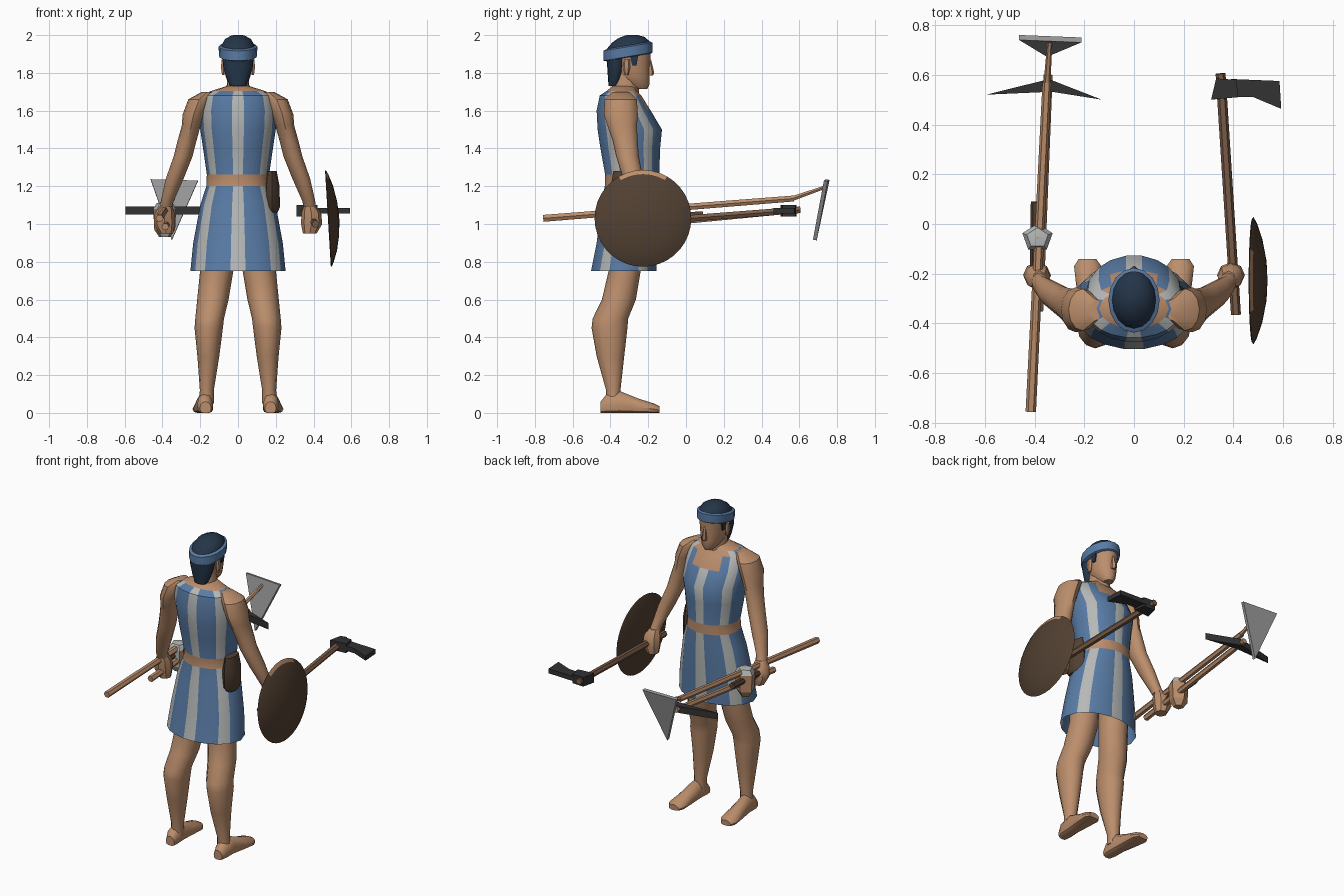
import bpy, bmesh
from math import sin, cos, pi, radians
from mathutils import Vector

cube = bpy.data.objects.get("Cube")
if cube:
    bpy.data.objects.remove(cube)


def material(name, r, g, b):
    m = bpy.data.materials.new(name)
    m.use_nodes = True
    m.diffuse_color = (r, g, b, 1)
    m.node_tree.nodes["Principled BSDF"].inputs["Base Color"].default_value = (r, g, b, 1)
    return m


skin = material("tan_skin", .5, .27, .15)
blue = material("blue_cloth", .1, .2, .38)
pale = material("pale_grey", .47, .48, .48)
navy = material("navy_hair", .018, .036, .066)
brown = material("dark_brown", .085, .052, .032)
iron = material("dark_iron", .032, .032, .034)
wood = material("worn_wood", .2, .11, .065)
steel = material("grey_steel", .32, .32, .32)


def finish(name, bm, mats, angle=40):
    bmesh.ops.recalc_face_normals(bm, faces=bm.faces)
    me = bpy.data.meshes.new(name)
    bm.to_mesh(me)
    bm.free()
    for m in mats:
        me.materials.append(m)
    ob = bpy.data.objects.new(name, me)
    bpy.context.collection.objects.link(ob)
    bpy.ops.object.select_all(action='DESELECT')
    ob.select_set(True)
    bpy.context.view_layer.objects.active = ob
    bpy.ops.object.shade_smooth_by_angle(angle=radians(angle))
    return ob


def loft(name, rings, mats, rule=None, caps=(True, True), angle=40):
    """Skin a list of point rings; rule(centre, column) picks the material."""
    bm = bmesh.new()
    rows = [[bm.verts.new(p) for p in r] for r in rings]
    n = len(rows[0])
    for a, b in zip(rows, rows[1:]):
        for j in range(n):
            k = (j + 1) % n
            f = bm.faces.new((a[j], a[k], b[k], b[j]))
            if rule:
                f.material_index = rule(f.calc_center_median(), j)
    for row, cap in zip((rows[0], rows[-1]), caps):
        if cap:
            bm.faces.new(row)
    return finish(name, bm, mats, angle)


def oval(x, y, z, rx, ry, n=12, side=1):
    return [(side * (x + rx * sin(2 * pi * i / n)), y + ry * cos(2 * pi * i / n), z) for i in range(n)]


def span(z, a, back, front, n=16, tilt=0):
    """Horizontal oval from half width and back/front limits."""
    pts = oval(0, (back + front) / 2, z, a, (front - back) / 2, n)
    return [(x, y, h + tilt * (y + .31)) for x, y, h in pts]


def bar(name, p, q, r1, r2, mat, n=6):
    p, q = Vector(p), Vector(q)
    rot = (q - p).to_track_quat('Z', 'Y')
    rings = [[c + rot @ Vector((r * cos(2 * pi * i / n), r * sin(2 * pi * i / n), 0)) for i in range(n)]
             for c, r in ((p, r1), (q, r2))]
    return loft(name, rings, [mat])


def prism(name, outline, depth, mat):
    bm = bmesh.new()
    f = bm.faces.new([bm.verts.new(p) for p in outline])
    new = bmesh.ops.extrude_face_region(bm, geom=[f], use_keep_orig=True)["geom"]
    bmesh.ops.translate(bm, vec=depth, verts=[v for v in new if isinstance(v, bmesh.types.BMVert)])
    return finish(name, bm, [mat], 20)


def flat(points, z):
    return [(x, y, z) for x, y in points]


# Striped tunic with tan belt, neckline and shoulders
half = [9, 28, 44, 64, 90, 116, 136, 152, 171]
angles = [radians(a) for a in half + [-a for a in reversed(half)]]
body = [(.75, .252, -.505, -.155), (.9, .237, -.475, -.15), (1.1, .2, -.45, -.14),
        (1.2, .168, -.432, -.14), (1.262, .165, -.43, -.14), (1.4, .185, -.455, -.135),
        (1.5, .2, -.47, -.125), (1.6, .205, -.475, -.185), (1.68, .19, -.458, -.235),
        (1.705, .14, -.42, -.26), (1.73, .06, -.39, -.265)]


def cloth(c, column):
    neckline = c.z > 1.62 and c.y > -.3 and abs(c.x) < .1
    if c.z > 1.7 or neckline or 1.2 < c.z < 1.26:
        return 2
    return 1 if column % 3 == 2 else 0


loft("tunic", [[(a * sin(t), (b + f) / 2 + (f - b) / 2 * cos(t), z) for t in angles]
               for z, a, b, f in body], [blue, pale, skin], cloth, (False, True))

# Limbs
leg = [(.11, -.32, .92, .088, .1), (.113, -.325, .75, .088, .085), (.133, -.355, .6, .083, .09),
       (.15, -.4, .5, .076, .094), (.155, -.405, .45, .075, .095), (.157, -.4, .3, .058, .073),
       (.165, -.385, .12, .037, .038), (.168, -.385, .05, .04, .04)]
foot = [(.172, -.452, .03, .06), (.174, -.42, .042, .1), (.176, -.35, .042, .115),
        (.182, -.25, .05, .075), (.186, -.17, .055, .05), (.187, -.14, .035, .035)]
arm = [(.16, -.345, 1.7, .03, .045), (.205, -.345, 1.66, .058, .085), (.235, -.345, 1.58, .058, .09),
       (.248, -.338, 1.52, .05, .078), (.27, -.322, 1.44, .05, .066), (.29, -.31, 1.36, .05, .06),
       (.335, -.28, 1.24, .047, .053), (.375, -.245, 1.12, .034, .038), (.38, -.23, 1.09, .033, .038)]
hand = [(.38, -.225, 1.1, .03, .036), (.388, -.212, 1.06, .052, .052),
        (.39, -.206, 1.0, .056, .052), (.38, -.205, .95, .036, .038)]
for side, tag in ((1, "left"), (-1, "right")):
    loft(tag + "_leg", [oval(*r, side=side) for r in leg], [skin])
    loft(tag + "_arm", [oval(*r, side=side) for r in arm], [skin])
    loft(tag + "_hand", [oval(*r, n=8, side=side) for r in hand], [skin])
    loft(tag + "_foot", [[(side * (x + w * sin(i * pi / 6)), y, max(0, h * (.4 + .6 * cos(i * pi / 6))))
                          for i in range(12)] for x, y, w, h in foot], [skin])
    prism(tag + "_sideburn", [(side * .074, y, z) for y, z in
                              ((-.3, 1.9), (-.25, 1.91), (-.262, 1.84), (-.285, 1.84))], (side * .008, 0, 0), navy)
    loft(tag + "_ear", [oval(.078, -.315, z, w, d, 6, side) for z, w, d in
                        ((1.79, .008, .01), (1.83, .014, .02), (1.87, .01, .018))], [skin])

# Head, neck and hair
loft("neck", [span(1.64, .075, -.42, -.25), span(1.7, .062, -.395, -.25), span(1.8, .055, -.385, -.25)], [skin])
loft("head", [span(*r) for r in ((1.715, .028, -.27, -.205), (1.74, .05, -.33, -.193), (1.78, .065, -.37, -.192),
                                 (1.83, .075, -.385, -.192), (1.93, .082, -.405, -.185))], [skin])
loft("nose", [span(*r, n=6) for r in ((1.785, .016, -.21, -.175), (1.8, .016, -.21, -.168),
                                      (1.87, .007, -.21, -.185))], [skin])
loft("back_hair", [span(*r) for r in ((1.73, .042, -.41, -.35), (1.77, .06, -.413, -.335),
                                      (1.83, .078, -.417, -.32), (1.92, .086, -.425, -.3))], [navy])
loft("cap", [span(*r, tilt=.17) for r in ((1.9, .094, -.427, -.185), (1.945, .088, -.42, -.19),
                                          (1.975, .07, -.39, -.22), (1.993, .04, -.355, -.26),
                                          (2.0, .012, -.32, -.3))], [navy])
loft("headband", [span(*r, tilt=.17) for r in ((1.882, .092, -.425, -.185), (1.886, .1, -.437, -.177),
                                               (1.938, .103, -.437, -.177), (1.945, .09, -.42, -.19))], [blue])

# Belt pouch
loft("belt_pouch", [oval(.18, -.32, z, w, d, 8) for z, w, d in
                    ((1.06, .03, .05), (1.09, .042, .075), (1.2, .04, .078), (1.28, .025, .065))], [brown])

# Domed round shield, leaning slightly
discs = [(0, .01), (0, .25), (.004, .256), (.016, .234), (.038, .17), (.054, .09), (.06, .01)]
rings = []
for off, r in discs:
    ring = [(r * sin(i * pi / 18), r * cos(i * pi / 18)) for i in range(36)]
    rings.append([(.476 + off - .06 * v, -.228 + u, 1.03 + v) for u, v in ring])
loft("shield", rings, [brown, skin], lambda c, j: int(c.z > 1.245 and c.x > .465))

# Axe in the left hand
bar("axe_handle", (.41, -.365, 1.0), (.348, .605, 1.075), .02, .02, wood)
prism("axe_socket", flat([(.31, .5), (.33, .585), (.41, .58), (.42, .51)], 1.04), (0, 0, .06), iron)
prism("axe_blade", flat([(.39, .583), (.585, .575), (.592, .463), (.48, .51), (.39, .512)], 1.055), (0, 0, .03), iron)

# Pick and hoe in the right hand
bar("pick_handle", (-.385, -.35, .985), (-.345, .6, 1.075), .02, .018, skin)
prism("pick_head", flat([(-.595, .52), (-.36, .578), (-.33, .578), (-.13, .5), (-.32, .53), (-.37, .53)], 1.05),
      (0, 0, .042), iron)
bar("hoe_handle", (-.415, -.755, 1.03), (-.35, .57, 1.135), .021, .018, skin)
bar("hoe_neck", (-.35, .565, 1.135), (-.338, .735, 1.195), .014, .01, skin)
prism("hoe_blade", [(-.462, .74, 1.237), (-.212, .73, 1.23), (-.35, .672, .917)], (0, .02, -.004), steel)

# Short hammer held with them
bar("hammer_handle", (-.4, -.25, 1.03), (-.395, .09, 1.05), .02, .02, brown)
hammer = [(.93, .03), (.97, .058), (1.08, .064), (1.11, .045), (1.115, .005)]
loft("hammer_head", [oval(-.388, -.055, z, r, r * .9, 5) for z, r in hammer],
     [skin, pale], lambda c, j: int(c.z > 1.08 or j == 2), angle=20)
